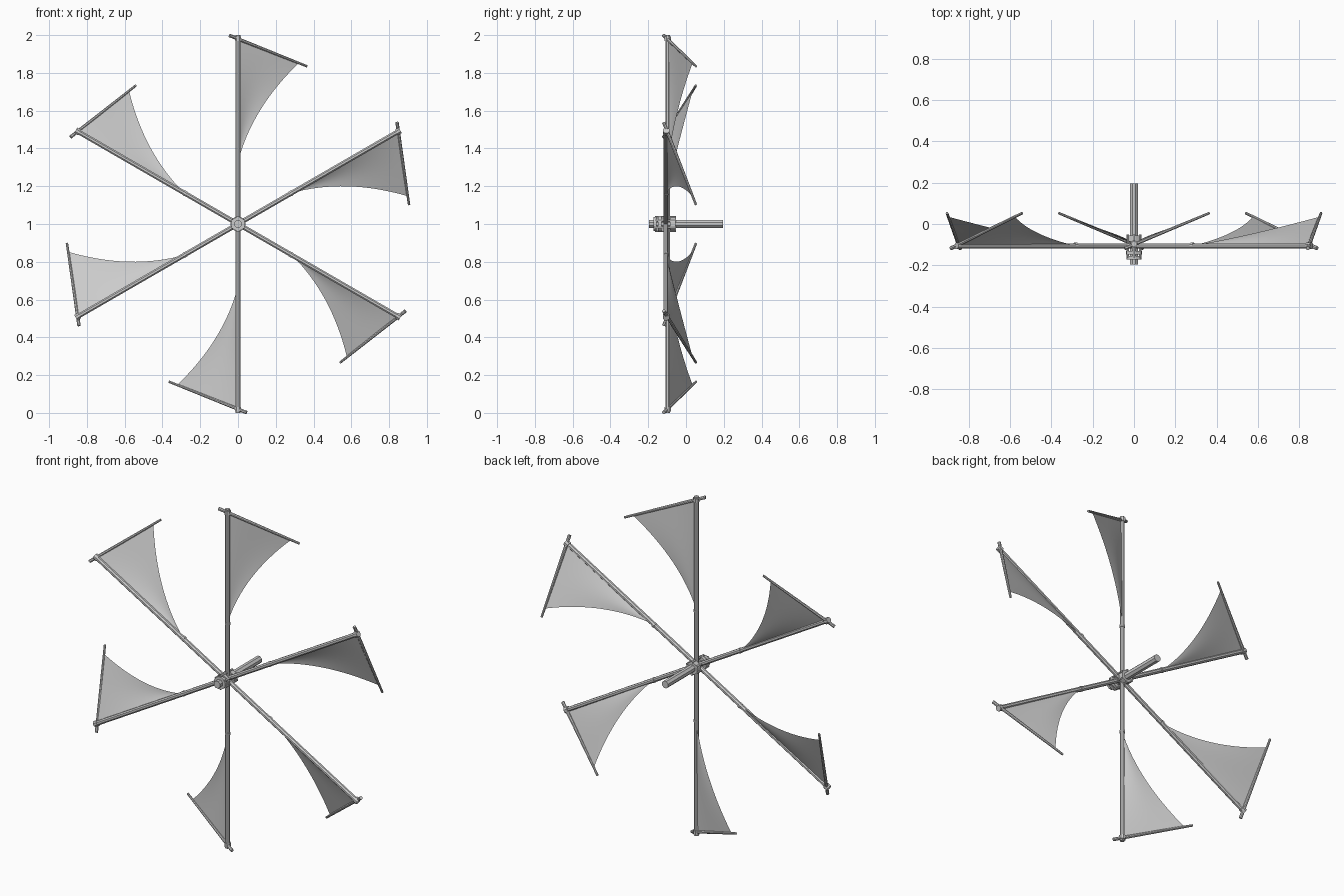
import bpy, bmesh, math
from mathutils import Vector, Matrix

if "Cube" in bpy.data.objects:
    bpy.data.objects.remove(bpy.data.objects["Cube"])

grey = bpy.data.materials.new("plain grey")
grey.diffuse_color = (0.6, 0.6, 0.6, 1)
grey.use_nodes = True
grey.node_tree.nodes["Principled BSDF"].inputs["Base Color"].default_value = grey.diffuse_color
HUB = Vector((0, 0, 1))


def finish(name, bm, turn=0.0):
    """Turn a part about the axle line and lift it to hub height."""
    bm.transform(Matrix.Translation(HUB) @ Matrix.Rotation(turn, 4, 'Y'))
    me = bpy.data.meshes.new(name)
    bm.to_mesh(me)
    bm.free()
    me.materials.append(grey)
    ob = bpy.data.objects.new(name, me)
    bpy.context.collection.objects.link(ob)
    return ob


def rod(bm, p, q, r, sides=8, r2=None):
    """Add a capped rod from p to q."""
    p, q = Vector(p), Vector(q)
    d = q - p
    m = Matrix.Translation((p + q) / 2) @ d.to_track_quat('Z', 'Y').to_matrix().to_4x4() \
        @ Matrix.Rotation(math.pi / sides, 4, 'Z')
    bmesh.ops.create_cone(bm, cap_ends=True, segments=sides, radius1=r,
                          radius2=r if r2 is None else r2, depth=d.length, matrix=m)


# axle
bm = bmesh.new()
rod(bm, (0, -0.197, 0), (0, 0.195, 0), 0.022)
finish("axle", bm)

# hub collars
bm = bmesh.new()
for a, b, r in ((-0.172, -0.155, 0.037), (-0.148, -0.13, 0.04), (-0.085, -0.055, 0.036)):
    rod(bm, (0, a, 0), (0, b, 0), r, 12)
finish("hub_collars", bm)

# rope lashings running between the poles
bm = bmesh.new()
for i in range(6):
    a = math.radians(30 + 60 * i)
    x, z = 0.036 * math.cos(a + math.radians(30)), 0.036 * math.sin(a + math.radians(30))
    rod(bm, (x, -0.165, z), (x, -0.052, z), 0.007, 6)
finish("hub_lashings", bm, math.radians(30))

# three full-length poles
for i in range(3):
    y = -0.097 if i == 0 else -0.107
    end = 1.0 if i == 0 else 0.99
    bm = bmesh.new()
    rod(bm, (0, y, -end), (0, y, end), 0.0135)
    finish("pole", bm, math.radians(60 * i))

BAR_A, BAR_B = Vector((-0.045, -0.118, 0.998)), Vector((0.365, 0.053, 0.835))
N, M = 16, 8

for i in range(6):
    turn = math.radians(60 * i)
    y0 = -0.097 if i % 3 == 0 else -0.105

    # slanted spar at the pole tip
    bm = bmesh.new()
    rod(bm, BAR_A, BAR_B, 0.0095, 8, 0.0065)
    finish("tip_spar", bm, turn)

    # rope bindings at the tip and at the sail foot
    bm = bmesh.new()
    rod(bm, (0, y0, 0.968), (0, y0, 0.992), 0.018)
    rod(bm, (0, y0, 0.318), (0, y0, 0.332), 0.0155)
    finish("bindings", bm, turn)

    # triangular sail with a concave free edge and a slight belly
    foot = Vector((0, y0, 0.328))
    head = Vector((0, y0, 0.98))
    clew = BAR_A.lerp(BAR_B, 0.895)
    ctrl = Vector((0.074, -0.055, 0.615))
    bm = bmesh.new()
    rows = []
    for j in range(1, N + 1):
        a = j / N
        lead = foot.lerp(head, a)
        free = foot * (1 - a) ** 2 + ctrl * 2 * a * (1 - a) + clew * a * a
        row = []
        for k in range(M + 1):
            p = lead.lerp(free, k / M)
            p.y += 0.008 * math.sin(math.pi * a) * math.sin(math.pi * k / M)
            row.append(bm.verts.new(p))
        rows.append(row)
    tip = bm.verts.new(foot)
    for k in range(M):
        bm.faces.new((tip, rows[0][k + 1], rows[0][k]))
        for r0, r1 in zip(rows, rows[1:]):
            bm.faces.new((r0[k], r0[k + 1], r1[k + 1], r1[k]))
    for f in bm.faces:
        f.smooth = True
    finish("sail", bm, turn)
